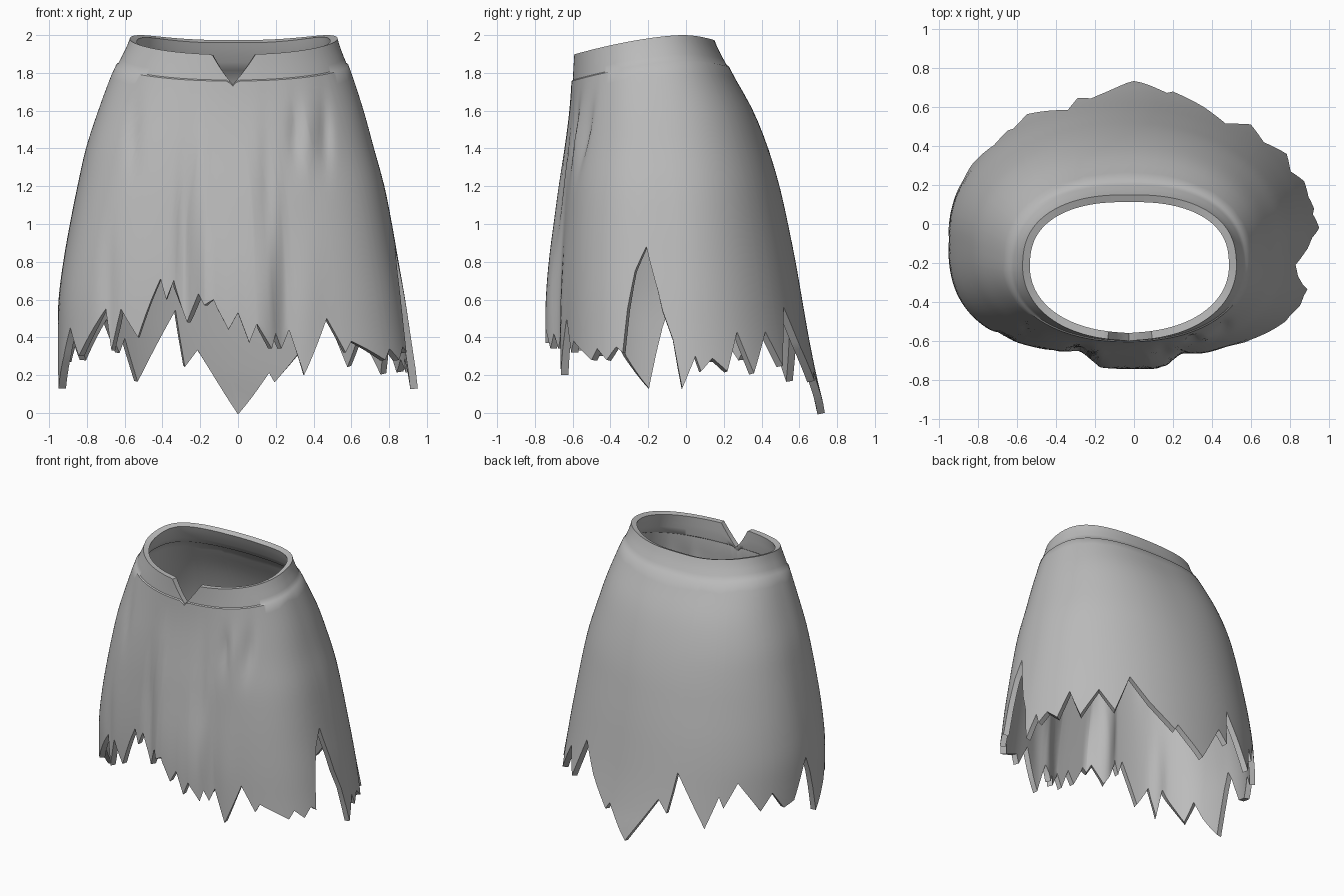
import bpy, math

if "Cube" in bpy.data.objects:
    bpy.data.objects.remove(bpy.data.objects["Cube"])

# Body profile every 0.2 in height: left x, right x, front y, back y
ROWS = [(-.955, .965, -.67, .735), (-.955, .945, -.67, .69), (-.955, .915, -.67, .65),
        (-.95, .885, -.67, .615), (-.925, .85, -.665, .58), (-.89, .815, -.655, .54),
        (-.85, .775, -.645, .495), (-.805, .72, -.63, .435), (-.74, .665, -.615, .355),
        (-.665, .60, -.605, .245), (-.575, .53, -.605, .15)]

# Ragged hem: front and back by (x, z), right and left by (y, z)
HEM = {
    "front": [(-.70, .55), (-.67, .33), (-.62, .55), (-.53, .40), (-.41, .71), (-.38, .60),
              (-.34, .70), (-.27, .48), (-.21, .63), (-.18, .57), (-.13, .60), (-.05, .44),
              (0, .53), (.06, .37), (.10, .47), (.18, .34), (.20, .42), (.23, .34),
              (.27, .44), (.35, .20), (.47, .50), (.57, .32), (.60, .38)],
    "right": [(-.50, .28), (-.47, .34), (-.42, .28), (-.37, .35), (-.335, .32), (-.31, .55),
              (-.27, .75), (-.21, .88), (-.15, .65), (-.02, .13), (.05, .30), (.08, .22),
              (.14, .29), (.22, .22), (.27, .43), (.36, .21), (.42, .43)],
    "back": [(.60, .25), (.47, .56), (.36, .36), (.20, .17), (.17, .22), (0, 0),
             (-.22, .34), (-.29, .25), (-.34, .55), (-.55, .17), (-.62, .40), (-.65, .32),
             (-.72, .50)],
    "left": [(.30, .28), (.22, .40), (.14, .27), (.05, .30), (-.08, .58), (-.20, .13),
             (-.33, .30), (-.40, .45), (-.46, .30)],
}

# Cloth folds on the front: x, z centre, x width, z height, push outwards
FOLDS = [(-.29, .85, .035, .40, -.022), (-.20, 1.25, .03, .3, .008), (.15, 1.1, .04, .35, -.022),
         (.30, 1.47, .025, .13, -.018), (.37, 1.45, .03, .17, .012), (.46, 1.48, .03, .16, -.022),
         (-.55, 1.45, .035, .2, -.012), (-.68, .6, .04, .3, -.015), (.36, .5, .08, .35, .012)]


def clamp(v):
    return max(0.0, min(1.0, v))


def smooth(v):
    v = clamp(v)
    return v * v * (3 - 2 * v)


def signed_pow(v, p):
    return math.copysign(abs(v) ** p, v)


def section(z):
    """Centre, half width, front and back depth and roundness at a height."""
    k = max(0.0, min(9.999, z / .2))
    i = int(k)
    f = k - i
    p = [ROWS[max(0, min(10, i + d))] for d in (-1, 0, 1, 2)]
    xl, xr, yf, yb = (
        .5 * (2 * b + (c - a) * f + (2 * a - 5 * b + 4 * c - d) * f * f
              + (3 * b - a - 3 * c + d) * f ** 3) for a, b, c, d in zip(*p))
    up = smooth((z - .9) / 1.1)
    cy = -.07 - .13 * up
    return (xl + xr) / 2, (xr - xl) / 2, cy, cy - yf, yb - cy, 2.8 - .75 * up, 2.05 + .4 * up


def angle_of(side, v, z):
    cx, a, cy, bf, bb, nf, nb = section(z)
    if side in ("front", "back"):
        n = nf if side == "front" else nb
        t = math.acos(max(-1, min(1, signed_pow((v - cx) / a, n / 2))))
        return (-t if side == "front" else t) % math.tau
    b, n = (bf, nf) if v < cy else (bb, nb)
    t = math.asin(max(-1, min(1, signed_pow((v - cy) / b, n / 2))))
    return (t if side == "right" else math.pi - t) % math.tau


def point(t, z, inset=0.0):
    cx, a, cy, bf, bb, nf, nb = section(z)
    c, s = math.cos(t), math.sin(t)
    b, n = (bf, nf) if s < 0 else (bb, nb)
    x = cx + (a - inset) * signed_pow(c, 2 / n)
    y = cy + (b - inset) * signed_pow(s, 2 / n)
    if s < -.2:
        # Central drape and narrow folds
        y -= .075 * smooth((1.75 - z) / 1.3) * smooth((.27 - abs(x + .01)) / .13)
        for fx, fz, wx, wz, push in FOLDS:
            y -= push * math.exp(-((x - fx) / wx) ** 2 - ((z - fz) / wz) ** 2)
    return x, y, z


hem = sorted((angle_of(side, v, z), z) for side, pts in HEM.items() for v, z in pts)


def hem_height(t):
    ring = [(hem[-1][0] - math.tau, hem[-1][1])] + hem + [(hem[0][0] + math.tau, hem[0][1])]
    for (t0, z0), (t1, z1) in zip(ring, ring[1:]):
        if t0 <= t <= t1:
            return z0 + (z1 - z0) * (t - t0) / max(t1 - t0, 1e-6)
    return .3


def rim_heights(t):
    """Waist edge without and with the V notch at the front."""
    x, y, _ = point(t, 1.93)
    z = 2 - .105 * clamp(-y / .61) ** 1.6 - .025 * clamp(y / .17) ** 2
    cut = 1.74 + 1.4 * abs(x + .02) if math.sin(t) < 0 else 9
    return z, min(z, cut)


# Columns pass through every hem tip and the notch corners
keys = [t for t, _ in hem] + [angle_of("front", x, z) for x, z in
                              ((-.13, 1.9), (-.02, 1.93), (.09, 1.9))]
cols = sorted(keys + [t for t in (i * math.tau / 180 for i in range(180))
                      if all(abs(t - k) > .008 for k in keys)])

BODY, BAND = 26, 5
verts = []
for t in cols:
    low = hem_height(t)
    full, top = rim_heights(t)
    seam = min(full - .14, top - .01)
    for j in range(BODY):
        verts.append(point(t, low + (seam - low) * j / (BODY - 1)))
    # Waistband sits slightly inside the body
    for j in range(BAND):
        verts.append(point(t, seam + .006 + (top - seam - .006) * j / (BAND - 1), .007))

n, h = len(cols), BODY + BAND
faces = [(i * h + j, (i + 1) % n * h + j, (i + 1) % n * h + j + 1, i * h + j + 1)
         for i in range(n) for j in range(h - 1)]

mesh = bpy.data.meshes.new("ragged_skirt")
mesh.from_pydata(verts, [], faces)
skirt = bpy.data.objects.new("ragged_skirt", mesh)
bpy.context.collection.objects.link(skirt)

cloth = bpy.data.materials.new("grey_cloth")
cloth.diffuse_color = (.5, .5, .5, 1)
cloth.use_nodes = True
cloth.node_tree.nodes["Principled BSDF"].inputs["Base Color"].default_value = cloth.diffuse_color
mesh.materials.append(cloth)

# Cloth thickness, then smooth shading with crisp cut edges
bpy.context.view_layer.objects.active = skirt
skirt.select_set(True)
thick = skirt.modifiers.new("thickness", 'SOLIDIFY')
thick.thickness = .04
thick.offset = -1
bpy.ops.object.modifier_apply(modifier=thick.name)
bpy.ops.object.shade_smooth_by_angle(angle=math.radians(40))
